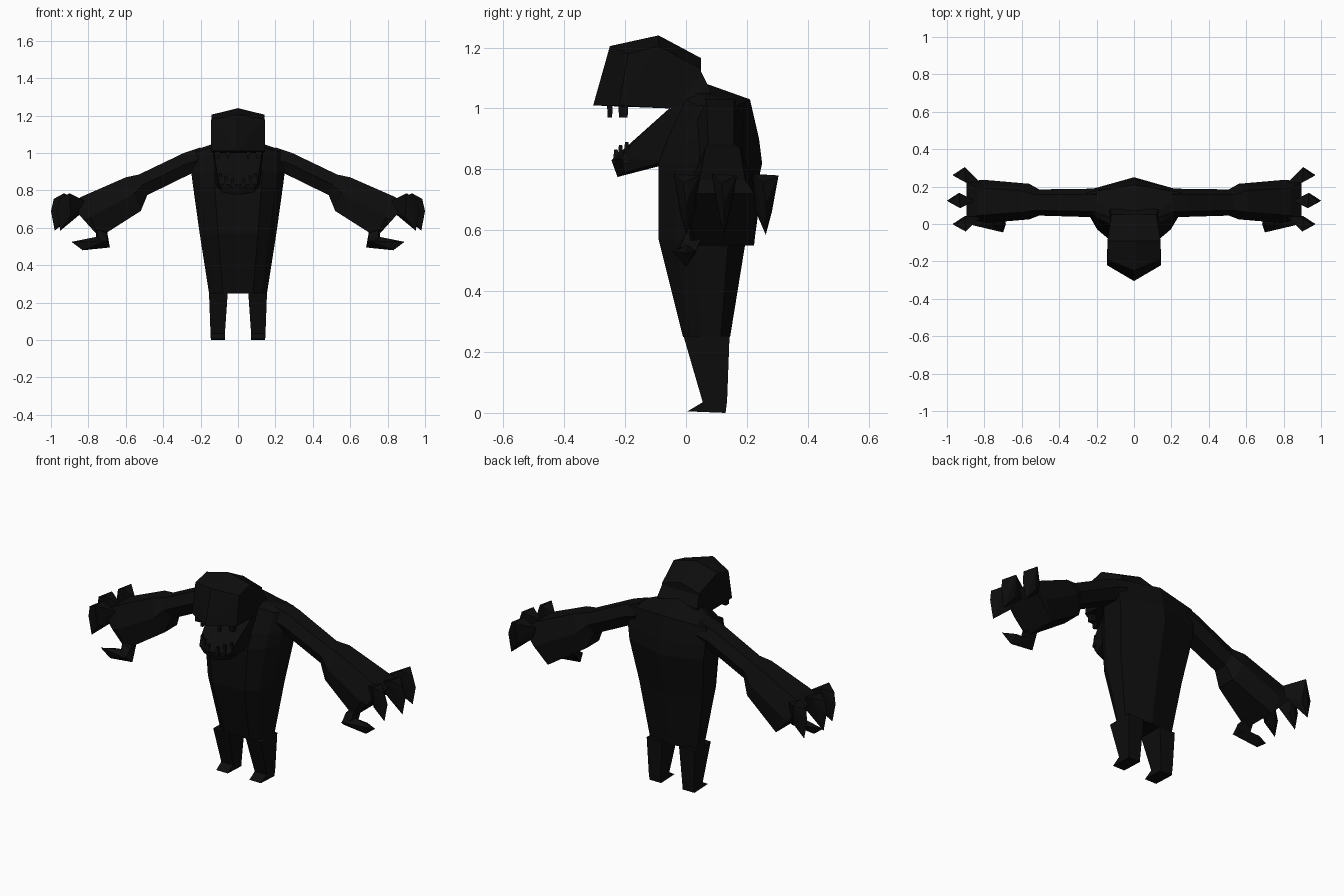
import bpy, bmesh

black = bpy.data.materials.new("near_black")
black.diffuse_color = (0.004, 0.004, 0.004, 1)


def finish(name, bm):
    bmesh.ops.recalc_face_normals(bm, faces=bm.faces)
    me = bpy.data.meshes.new(name)
    bm.to_mesh(me)
    bm.free()
    me.materials.append(black)
    ob = bpy.data.objects.new(name, me)
    bpy.context.collection.objects.link(ob)
    return ob


def mirror_x(ob):
    ob.modifiers.new("mirror", 'MIRROR').use_mirror_merge = False


def loft(name, rings):
    """Skin a list of equal-length point rings and cap both ends."""
    bm = bmesh.new()
    vs = [[bm.verts.new(p) for p in r] for r in rings]
    n = len(vs[0])
    for a, b in zip(vs, vs[1:]):
        for i in range(n):
            j = (i + 1) % n
            bm.faces.new((a[i], a[j], b[j], b[i]))
    bm.faces.new(vs[0])
    bm.faces.new(vs[-1])
    return finish(name, bm)


def hull(name, pts):
    bm = bmesh.new()
    for p in pts:
        bm.verts.new(p)
    res = bmesh.ops.convex_hull(bm, input=bm.verts)
    loose = [v for v in bm.verts if not v.link_faces]
    bmesh.ops.delete(bm, geom=loose, context='VERTS')
    return finish(name, bm)


def both(pts):
    """Add the mirrored twin of each point."""
    return pts + [(-x, y, z) for x, y, z in pts if x]


# Torso: half width, front y, back y, centre z, side z
def torso_ring(w, f, b, z, zs):
    d = b - f
    half = [(0.52 * w, f, z), (0.82 * w, f + 0.18 * d, zs),
            (w, f + 0.4 * d, zs), (w, f + 0.8 * d, zs)]
    return [(0, f, z)] + half + [(0, b, z)] + [(-x, y, q) for x, y, q in reversed(half)]


loft("torso", [torso_ring(*r) for r in (
    (0.155, -0.01, 0.145, 0.25, 0.25),
    (0.205, -0.09, 0.197, 0.57, 0.57),
    (0.24, -0.09, 0.25, 0.82, 0.82),
    (0.25, -0.06, 0.24, 0.90, 0.90),
    (0.25, 0.0, 0.21, 1.03, 1.01),
    (0.13, 0.02, 0.07, 1.08, 1.05))])


# Legs with short pointed feet
def leg_ring(x0, x1, f, b, z, zf):
    return [(x0, f, zf), (x1, f, zf), (x1, b, z), (x0, b, z)]


mirror_x(loft("leg", [
    leg_ring(0.055, 0.155, -0.008, 0.143, 0.252, 0.252),
    leg_ring(0.07, 0.147, 0.055, 0.135, 0.04, 0.035),
    leg_ring(0.07, 0.145, 0.005, 0.13, 0.0, 0.005)]))


# Arm: top and bottom (x, z), y centre, half depth, flatness of top and bottom
def arm_ring(xt, zt, xb, zb, yc, h, kt, kb):
    xm, zm = (xt + xb) / 2, (zt + zb) / 2
    return [(xt, yc - kt * h, zt), (xt, yc + kt * h, zt), (xm, yc + h, zm),
            (xb, yc + kb * h, zb), (xb, yc - kb * h, zb), (xm, yc - h, zm)]


mirror_x(loft("arm", [arm_ring(*r) for r in (
    (0.20, 1.03, 0.20, 0.90, 0.112, 0.078, 0.6, 0.6),
    (0.29, 1.00, 0.25, 0.89, 0.113, 0.075, 0.6, 0.6),
    (0.53, 0.885, 0.485, 0.775, 0.115, 0.07, 0.6, 0.6),
    (0.60, 0.87, 0.52, 0.69, 0.12, 0.095, 0.6, 0.6),
    (0.84, 0.765, 0.74, 0.55, 0.12, 0.115, 0.65, 0.9),
    (0.895, 0.72, 0.75, 0.56, 0.125, 0.11, 0.9, 0.9))]))

# Three hooked claws and a thumb on each hand
for i, (dx, y) in enumerate(((-0.03, 0.262), (0, 0.125), (-0.03, 0.0))):
    inward = (0.125 - y) * 0.3
    mirror_x(hull(f"claw_{i + 1}", [
        (0.85 + dx, y + inward, 0.745), (0.865 + dx, y + inward, 0.68),
        (0.93 + dx, y - 0.04, 0.785), (0.935 + dx, y + 0.042, 0.78),
        (0.985 + dx, y - 0.01, 0.755), (1.0 + dx, y, 0.69),
        (0.925 + dx, y - 0.02, 0.66), (0.925 + dx, y + 0.02, 0.66),
        (0.98 + dx, y, 0.585)]))
mirror_x(hull("thumb_base", [
    (0.70, 0.0, 0.57), (0.70, 0.06, 0.58), (0.75, 0.0, 0.59), (0.76, 0.06, 0.59),
    (0.685, 0.0, 0.495), (0.70, -0.04, 0.525), (0.76, 0.03, 0.53), (0.75, -0.02, 0.545)]))
mirror_x(hull("thumb_claw", [
    (0.685, 0.0, 0.495), (0.70, -0.045, 0.53), (0.72, 0.035, 0.53),
    (0.74, 0.0, 0.555), (0.83, 0.0, 0.48), (0.82, 0.03, 0.53), (0.89, 0.0, 0.525)]))

# Skull with a ridged crown and pointed snout
hull("head", both([
    (0, -0.25, 1.205), (0, -0.09, 1.24), (0, 0.05, 1.165),
    (0.143, -0.19, 1.18), (0.142, -0.09, 1.205), (0.12, 0.05, 1.13),
    (0, -0.305, 1.01), (0.145, -0.22, 1.01), (0.135, -0.05, 1.0),
    (0.12, 0.05, 1.04), (0, 0.05, 1.04)]))
hull("neck", both([
    (0.13, -0.05, 1.0), (0.12, 0.05, 1.12), (0.13, 0.08, 1.06),
    (0.13, 0.06, 0.85), (0.11, -0.04, 0.87)]))

# Open lower jaw
hull("jaw", both([
    (0, -0.245, 0.83), (0, -0.225, 0.775), (0.085, -0.20, 0.79),
    (0.10, -0.215, 0.835), (0.11, -0.18, 0.882), (0.13, -0.055, 1.0),
    (0.13, 0.0, 0.98), (0.12, -0.06, 0.83), (0.08, -0.09, 0.81)]))


# Teeth: thin blocks in both jaws
def tooth(name, x, y, z0, z1, w, tip):
    base, end = (z1, z0) if z1 > 0.95 else (z0, z1)
    mirror_x(loft(name, [
        [(x + s * w * k, y + t * w * k, z) for s, t in ((-1, -1), (1, -1), (1, 1), (-1, 1))]
        for z, k in ((base, 1), (end, tip))]))


tooth("upper_front_tooth", 0.055, -0.25, 0.97, 1.02, 0.01, 0.7)
tooth("upper_side_tooth", 0.11, -0.206, 0.97, 1.02, 0.016, 0.9)
for i, (x, y, top) in enumerate(((0.03, -0.23, 0.865), (0.065, -0.215, 0.88), (0.095, -0.195, 0.89))):
    tooth(f"lower_tooth_{i + 1}", x, y, 0.82, top, 0.011, 0.5)
